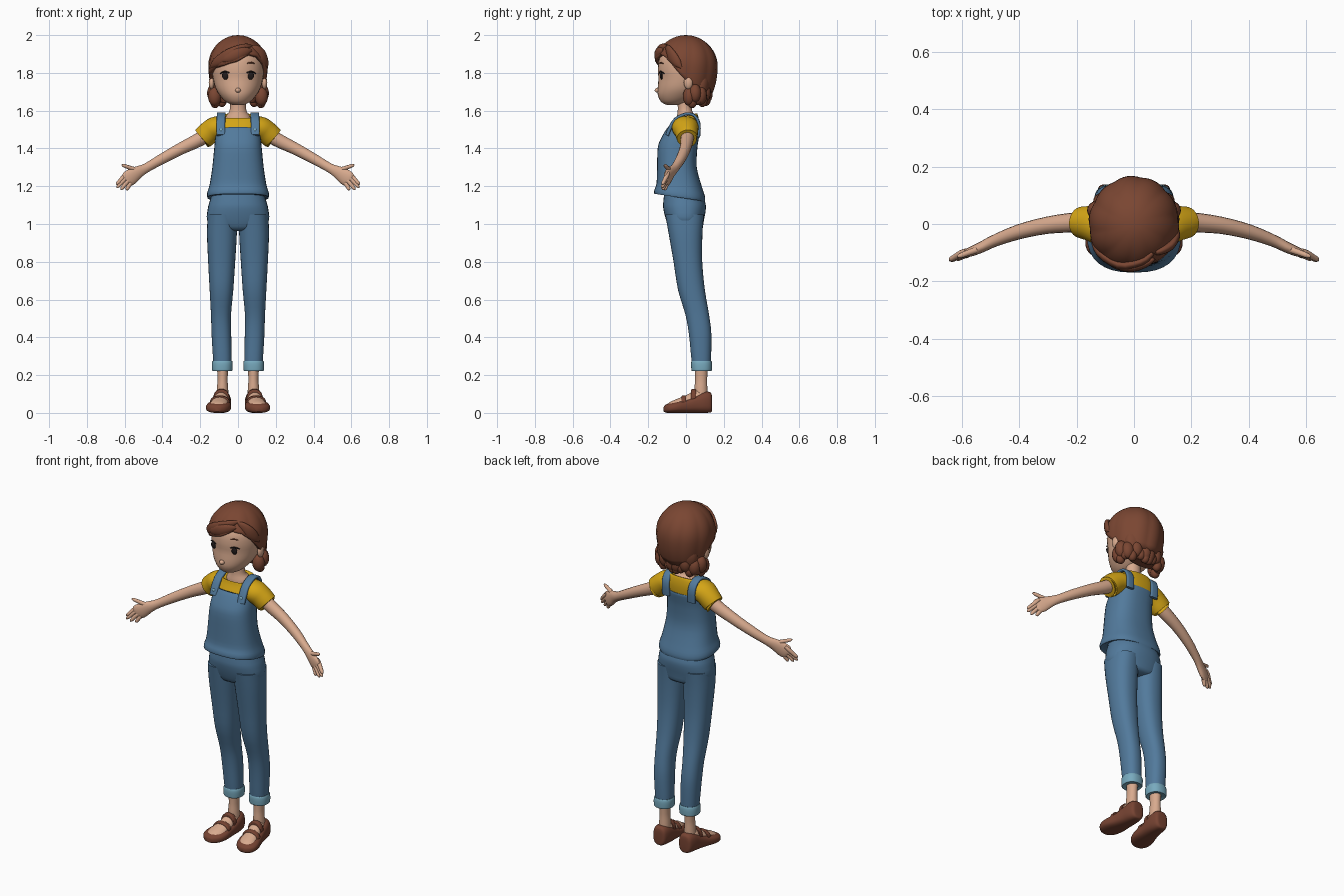
import bpy, bmesh, math
from mathutils import Vector, Matrix

X, Y, Z = Vector((1, 0, 0)), Vector((0, 1, 0)), Vector((0, 0, 1))


def material(name, r, g, b):
    lin = [((c / 255 + 0.055) / 1.055) ** 2.4 for c in (r, g, b)]
    m = bpy.data.materials.new(name)
    m.diffuse_color = (*lin, 1)
    return m


SKIN = material("skin", 216, 170, 142)
HAIR = material("hair_brown", 122, 70, 50)
LEATHER = material("shoe_brown", 118, 67, 50)
DENIM = material("denim_blue", 82, 122, 156)
CUFF = material("light_denim", 120, 170, 190)
YELLOW = material("shirt_yellow", 212, 165, 22)
DARK = material("eye_dark", 32, 26, 26)


def finish(name, bm, mat, mirror=False, angle=50):
    bmesh.ops.recalc_face_normals(bm, faces=bm.faces[:])
    me = bpy.data.meshes.new(name)
    bm.to_mesh(me)
    bm.free()
    me.materials.append(mat)
    ob = bpy.data.objects.new(name, me)
    bpy.context.collection.objects.link(ob)
    bpy.ops.object.select_all(action='DESELECT')
    ob.select_set(True)
    bpy.context.view_layer.objects.active = ob
    bpy.ops.object.shade_smooth_by_angle(angle=math.radians(angle))
    if mirror:
        ob.modifiers.new("mirror", 'MIRROR').use_mirror_merge = False
    return ob


def spline(rows, k=3):
    """Catmull-Rom interpolation through rows of numbers."""
    out = []
    for i in range(len(rows) - 1):
        quad = [rows[max(i - 1, 0)], rows[i], rows[i + 1], rows[min(i + 2, len(rows) - 1)]]
        for s in range(k):
            t = s / k
            out.append([0.5 * (2 * b + (c - a) * t + (2 * a - 5 * b + 4 * c - d) * t * t
                               + (3 * b - a - 3 * c + d) * t ** 3) for a, b, c, d in zip(*quad)])
    return out + [list(rows[-1])]


def add_rings(bm, rings):
    loops = [[bm.verts.new(v) for v in r] for r in rings]
    n = len(loops[0])
    for lo, hi in zip(loops, loops[1:]):
        for j in range(n):
            bm.faces.new((lo[j], lo[(j + 1) % n], hi[(j + 1) % n], hi[j]))
    bm.faces.new(loops[0])
    bm.faces.new(loops[-1])


def oval(n, p):
    for j in range(n):
        a = 2 * math.pi * j / n
        c, s = math.cos(a), math.sin(a)
        yield (math.copysign(abs(c) ** (2 / p), c), math.copysign(abs(s) ** (2 / p), s))


def body(name, rows, mat, mirror=False, p=2.3, n=32):
    """Stack of horizontal ovals; row = x0, x1, y0, y1, z, tilt."""
    rings = []
    for x0, x1, y0, y1, z, tilt in spline(rows):
        cx, cy, rx, ry = (x0 + x1) / 2, (y0 + y1) / 2, (x1 - x0) / 2, (y1 - y0) / 2
        rings.append([Vector((cx + rx * c, cy + ry * s, z + tilt * ry * s)) for c, s in oval(n, p)])
    bm = bmesh.new()
    add_rings(bm, rings)
    return finish(name, bm, mat, mirror)


def sym(rows):
    return [(-r[0], *r) for r in rows]


def tubes(name, paths, mat, wide=Z, axis=None, mirror=False, p=2.0, n=16):
    """Oval tubes along paths; point = x, y, z, radius along wide, other radius."""
    bm = bmesh.new()
    for path in paths:
        pts = spline(path)
        pos = [Vector(q[:3]) for q in pts]
        rings = []
        for i, q in enumerate(pts):
            t = axis or (pos[min(i + 1, len(pos) - 1)] - pos[max(i - 1, 0)]).normalized()
            b = t.cross(wide).normalized()
            a = b.cross(t)
            rings.append([pos[i] + a * q[3] * c + b * q[4] * s for c, s in oval(n, p)])
        add_rings(bm, rings)
    return finish(name, bm, mat, mirror)


def blobs(name, items, mat, mirror=False, seg=16):
    bm = bmesh.new()
    for loc, size in items:
        bmesh.ops.create_uvsphere(bm, u_segments=seg, v_segments=seg // 2 + 2, radius=1,
                                  matrix=Matrix.Translation(loc) @ Matrix.Diagonal((*size, 1)))
    return finish(name, bm, mat, mirror)


# trousers
body("trouser_hips", sym([(.125, -.11, .07, 1.2, 0), (.15, -.12, .1, 1.12, 0), (.16, -.12, .105, 1.08, 0),
                          (.163, -.105, .095, 1.02, 0), (.12, -.085, .085, .975, 0), (.05, -.05, .05, .962, 0)]), DENIM)
body("trouser_legs", [(.005, .16, -.11, .095, 1.05, 0), (.006, .164, -.092, .087, .95, 0), (.015, .158, -.066, .086, .8, 0),
                      (.025, .15, -.042, .1, .65, 0), (.037, .143, -.003, .122, .52, 0), (.036, .14, .015, .134, .42, 0),
                      (.034, .133, .027, .133, .3, 0), (.036, .128, .034, .13, .24, 0)], DENIM, True)
body("trouser_cuffs", [(.045, .12, .045, .12, .226, 0), (.032, .135, .031, .135, .222, 0), (.029, .138, .028, .138, .235, 0),
                       (.028, .138, .027, .138, .262, 0), (.032, .134, .031, .134, .276, 0), (.04, .127, .04, .127, .272, 0)], CUFF, True)

# dungaree top, loose at the hem
body("dungaree_top", sym([(.145, -.15, .085, 1.145, -.15), (.162, -.168, .1, 1.14, -.15), (.163, -.167, .1, 1.165, -.13),
                          (.15, -.156, .082, 1.21, -.05), (.136, -.153, .057, 1.3, 0), (.126, -.15, .06, 1.4, 0),
                          (.121, -.134, .067, 1.45, 0), (.113, -.1, .073, 1.498, -.12), (.104, -.092, .066, 1.5, -.12)]), DENIM, p=2.5)
tubes("shoulder_straps", [[(.09, -.1, 1.47, .023, .01), (.091, -.084, 1.51, .023, .01), (.09, -.055, 1.555, .023, .009),
                           (.089, .0, 1.583, .023, .008), (.088, .045, 1.573, .023, .008), (.085, .068, 1.53, .023, .009),
                           (.083, .066, 1.46, .023, .009)]], DENIM, wide=X, mirror=True, p=4)
blobs("strap_buttons", [((.09, -.096, 1.497), (.01, .007, .01))], CUFF, True, 10)

# shirt
body("shirt_body", sym([(.108, -.125, .058, 1.42, 0), (.114, -.092, .068, 1.49, 0), (.115, -.067, .069, 1.54, 0),
                        (.1, -.06, .062, 1.57, .15), (.08, -.056, .055, 1.569, .3), (.066, -.045, .045, 1.562, .3)]), YELLOW, p=2.6)
tubes("sleeves", [[(.085, -.005, 1.517, .056, .07), (.12, -.003, 1.507, .061, .07), (.15, .002, 1.487, .061, .062),
                   (.186, .006, 1.455, .059, .054), (.182, .006, 1.458, .048, .045)]], YELLOW, mirror=True, n=24)

# arms and hands
tubes("arms", [[(.12, .01, 1.505, .036, .036), (.2, .006, 1.45, .037, .035), (.3, -.004, 1.4, .032, .03),
                (.4, -.027, 1.346, .028, .026), (.485, -.058, 1.297, .025, .021), (.53, -.08, 1.273, .034, .019),
                (.565, -.095, 1.25, .042, .017), (.59, -.104, 1.235, .039, .013), (.6, -.107, 1.229, .025, .007)]],
      SKIN, mirror=True)
fingers = []
for base, tip in (((.598, -.1, 1.258), (.64, -.124, 1.213)), ((.592, -.103, 1.245), (.638, -.126, 1.196)),
                  ((.582, -.104, 1.23), (.617, -.122, 1.185)), ((.57, -.1, 1.217), (.589, -.112, 1.182)),
                  ((.535, -.085, 1.285), (.61, -.112, 1.311))):
    a, b = Vector(base), Vector(tip)
    fingers.append([(*a.lerp(b, t), r, r) for t, r in ((-.3, .008), (.1, .012), (.6, .0105), (.92, .009), (1.08, .003))])
tubes("fingers", fingers, SKIN, mirror=True, n=10)

# neck, head, ears and nose
body("neck", sym([(.07, -.05, .05, 1.545, .2), (.064, -.05, .048, 1.57, .2), (.046, -.044, .034, 1.595, 0),
                  (.041, -.044, .03, 1.64, 0), (.045, -.045, .04, 1.7, 0)]), SKIN, p=2)
body("head", sym([(.015, -.085, -.04, 1.629, 0), (.04, -.112, -.02, 1.634, 0), (.068, -.134, .02, 1.65, 0),
                  (.097, -.149, .07, 1.682, 0), (.119, -.15, .1, 1.72, 0), (.132, -.146, .12, 1.77, 0),
                  (.138, -.149, .13, 1.82, 0), (.132, -.14, .13, 1.88, 0), (.1, -.1, .1, 1.935, 0)]), SKIN, p=2)
blobs("ears", [((.14, .012, 1.748), (.015, .024, .034))], SKIN, True)
blobs("nose", [((0, -.149, 1.708), (.015, .017, .013))], SKIN)

# eyes, lashes and brows
blobs("eyes", [((.066, -.13, 1.785), (.019, .008, .021))], DARK, True)
tubes("lashes", [[(.046, -.14, 1.8, .003, .003), (.07, -.134, 1.808, .004, .003), (.094, -.116, 1.797, .003, .003)]],
      DARK, mirror=True, n=8)
tubes("brows", [[(.05, -.141, 1.851, .003, .003), (.07, -.132, 1.855, .004, .003), (.088, -.121, 1.849, .002, .002)]],
      HAIR, mirror=True, n=8)


# hair shell with a swept hairline, angle measured from the front toward +x
def hair_point(deg, z, grow=1.0):
    u = (z - 1.835) / (.165 if z > 1.835 else .26)
    f = math.sqrt(max(0, 1 - u * u)) * grow
    a = math.radians(deg)
    return Vector((.156 * f * math.sin(a), -.166 * f * math.cos(a), z))


LINE = [(-180, 1.69), (-120, 1.7), (-98, 1.74), (-80, 1.79), (-55, 1.825), (-30, 1.84), (0, 1.866),
        (25, 1.9), (45, 1.888), (62, 1.85), (80, 1.79), (98, 1.74), (120, 1.7), (180, 1.69)]


def hairline(deg):
    for (a, za), (b, zb) in zip(LINE, LINE[1:]):
        if a <= deg <= b:
            return za + (zb - za) * (deg - a) / (b - a)


bm = bmesh.new()
SEG, STEPS = 96, 16
top = bm.verts.new((0, 0, 2.0))
columns = []
for j in range(SEG):
    deg = -180 + 360 * j / SEG
    col = []
    for i in range(1, STEPS + 1):
        t = i / STEPS
        z = 2.0 - (2.0 - hairline(deg)) * t ** 1.6
        ridge = abs(math.sin(math.radians(deg * 5) + 1.2 * t))
        col.append(bm.verts.new(hair_point(deg, z, .985 + .03 * ridge * min(1, 2 * t))))
    columns.append(col)
for j in range(SEG):
    a, b = columns[j], columns[(j + 1) % SEG]
    bm.faces.new((top, a[0], b[0]))
    for i in range(STEPS - 1):
        bm.faces.new((a[i], a[i + 1], b[i + 1], b[i]))
shell = finish("hair_cap", bm, HAIR)
solid = shell.modifiers.new("thickness", 'SOLIDIFY')
solid.thickness, solid.offset = .018, -1

# swept fringe locks
locks = []
for d0, z0, d1, z1 in ((35, 1.945, -72, 1.825), (32, 1.92, -38, 1.862), (38, 1.94, 82, 1.825)):
    lock = []
    for t, r in ((0, .008), (.2, .024), (.5, .032), (.8, .024), (1, .005)):
        lock.append((*hair_point(d0 + (d1 - d0) * t, z0 + (z1 - z0) * t ** 1.3, .985), r, .35 * r + .005))
    locks.append(lock)
tubes("fringe_locks", locks, HAIR)

# curled hair ends around the nape
body("hair_nape", sym([(.09, .04, .1, 1.642, 0), (.115, .025, .12, 1.68, 0), (.128, .02, .135, 1.74, 0),
                       (.12, .02, .13, 1.79, 0)]), HAIR)
curls = []
for k, deg in enumerate((72, 98, 124, 150, 174)):
    a = math.radians(deg)
    low = 1.655 + .014 * (k % 2) + .003 * k
    curls.append(((.13 * math.sin(a), .038 - .07 * math.cos(a), low + .02), (.035, .033, .05)))
    curls.append(((.122 * math.sin(a + .2), .04 - .066 * math.cos(a + .2), low - .008), (.026, .026, .034)))
blobs("hair_curls", curls, HAIR, True)

# feet and open strapped shoes
body("ankles", [(.05, .115, .045, .115, .07, 0), (.052, .112, .045, .113, .13, 0), (.055, .108, .048, .112, .18, 0),
                (.05, .113, .046, .117, .26, 0)], SKIN, True, p=2)
tubes("feet", [[(.085, .11, .075, .03, .03), (.086, .06, .077, .037, .047), (.092, .01, .058, .042, .04),
                (.1, -.04, .045, .048, .032), (.106, -.08, .037, .042, .023), (.108, -.1, .034, .025, .012)]],
      SKIN, wide=X, axis=-Y, mirror=True, n=24)
tubes("shoes", [[(.084, .138, .045, .02, .03), (.084, .132, .055, .037, .052), (.085, .1, .056, .047, .056),
                 (.087, .06, .048, .051, .048), (.094, .01, .037, .056, .037), (.102, -.04, .031, .065, .031),
                 (.108, -.08, .026, .06, .026), (.11, -.105, .023, .042, .022), (.11, -.118, .02, .018, .012)]],
      LEATHER, wide=X, axis=-Y, mirror=True, p=2.7, n=28)
straps = []
for x, y, top_z, w in ((.088, .04, .127, .044), (.096, -.012, .093, .052)):
    h = (top_z - .015) / 2
    straps.append([(x, y + .013, .015 + h, w - .004, h - .004), (x, y + .01, .015 + h, w, h),
                   (x, y - .01, .013 + h, w, h), (x, y - .013, .011 + h, w - .004, h - .004)])
tubes("shoe_straps", straps, LEATHER, wide=X, axis=-Y, mirror=True, p=2.2, n=24)
